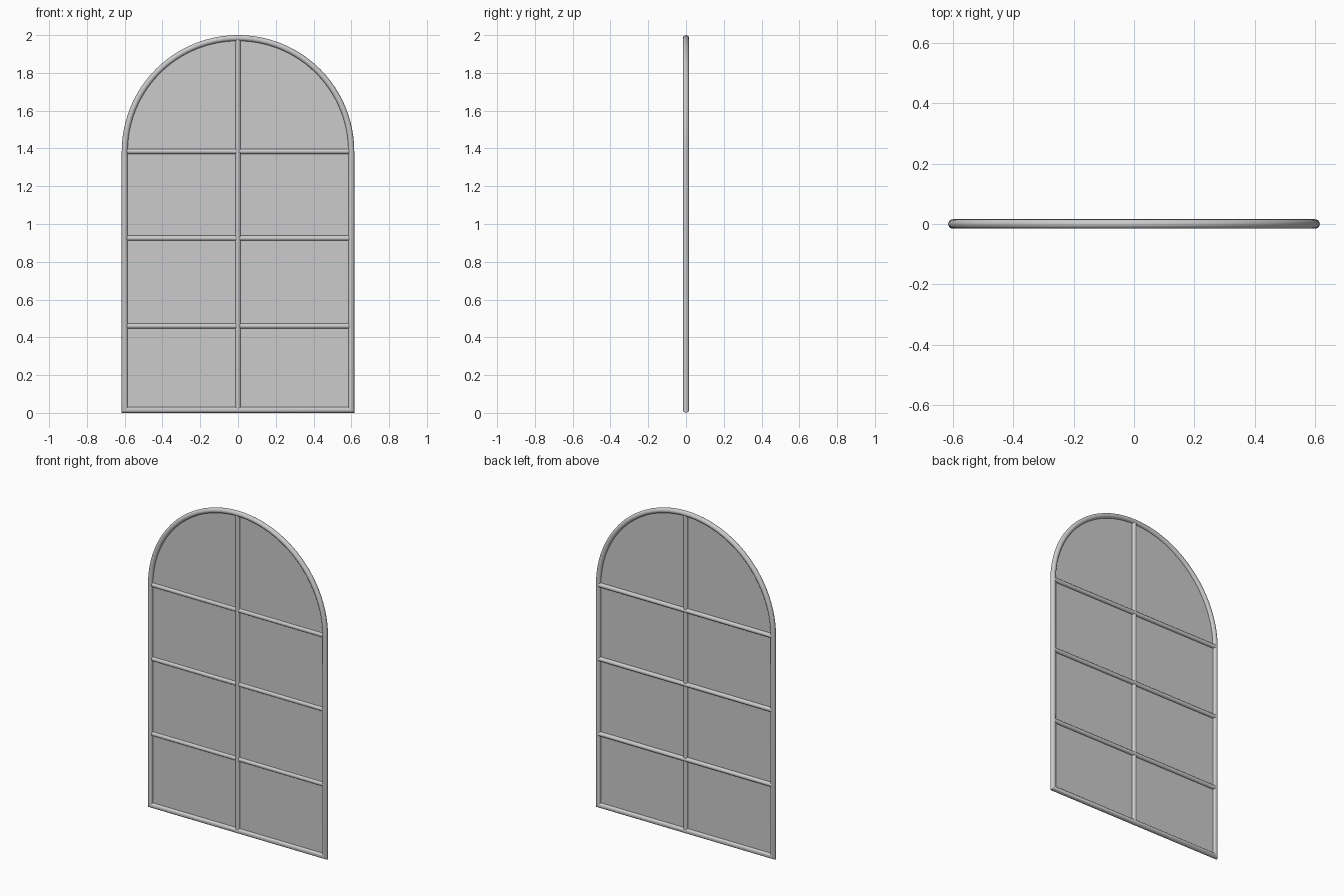
import bpy, bmesh
from math import sin, cos, pi
from mathutils import Vector

if "Cube" in bpy.data.objects:
    bpy.data.objects.remove(bpy.data.objects["Cube"])

R = 0.6          # arch centreline radius
TUBE = 0.0155    # frame tube radius
SPRING = 2 - TUBE - R


def finish(name, bm, smooth=True):
    bmesh.ops.recalc_face_normals(bm, faces=bm.faces)
    me = bpy.data.meshes.new(name)
    bm.to_mesh(me)
    bm.free()
    ob = bpy.data.objects.new(name, me)
    bpy.context.collection.objects.link(ob)
    if smooth:
        bpy.context.view_layer.objects.active = ob
        ob.select_set(True)
        bpy.ops.object.shade_smooth_by_angle(angle=0.7)
        ob.select_set(False)
    return ob


def sweep(name, path, r, closed, y=0.0, sides=16):
    """Round tube along a path in the XZ plane, with mitred corners."""
    bm = bmesh.new()
    pts = [Vector(p) for p in path]
    n = len(pts)
    rings = []
    for i, p in enumerate(pts):
        a = pts[i - 1] if closed or i > 0 else None
        b = pts[(i + 1) % n] if closed or i < n - 1 else None
        din = (p - a).normalized() if a else (b - p).normalized()
        dout = (b - p).normalized() if b else din
        nrm = Vector((-din.y - dout.y, din.x + dout.x)).normalized()
        nrm /= nrm.dot(Vector((-din.y, din.x)))
        ring = []
        for k in range(sides):
            t = 2 * pi * k / sides
            q = p + nrm * r * cos(t)
            ring.append(bm.verts.new((q.x, y + r * sin(t), q.y)))
        rings.append(ring)
    for i in range(n if closed else n - 1):
        A, B = rings[i], rings[(i + 1) % n]
        for k in range(sides):
            m = (k + 1) % sides
            bm.faces.new((A[k], A[m], B[m], B[k]))
    if not closed:
        bm.faces.new(rings[0])
        bm.faces.new(rings[-1])
    return finish(name, bm)


# Outer arched frame
outline = [(-R, TUBE), (R, TUBE)]
outline += [(R * cos(pi * i / 48), SPRING + R * sin(pi * i / 48)) for i in range(49)]
sweep("arched_frame", outline, TUBE, True)

# Glazing bars
sweep("vertical_bar", [(0, TUBE), (0, SPRING + R)], 0.0135, False)
for i, z in enumerate((0.46, 0.925, SPRING)):
    sweep(f"horizontal_bar_{i + 1}", [(-R, z), (R, z)], 0.0135, False, y=0.003)

# Glass pane
bm = bmesh.new()
bm.faces.new([bm.verts.new((x, 0, z)) for x, z in outline])
glass = finish("glass_pane", bm, smooth=False)
